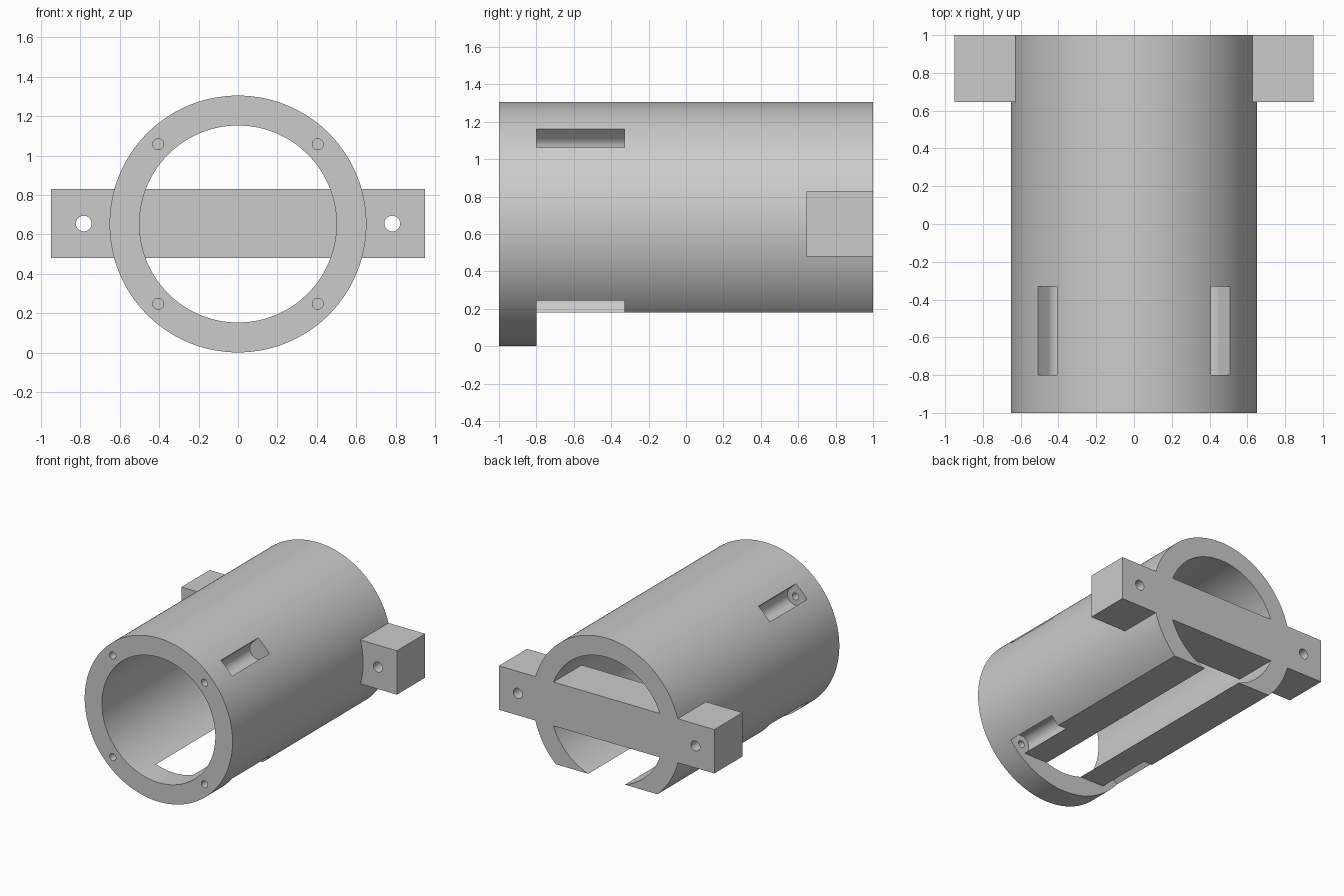
import bpy
from math import pi, cos, sin
from mathutils import Matrix

old = bpy.data.objects.get("Cube")
if old:
    bpy.data.objects.remove(old, do_unlink=True)

AXIS_Z = 0.653      # height of the tube axis
OUTER, INNER = 0.652, 0.5
LIP_BACK = -0.8     # rear of the full front ring
SLOT_BACK = -0.33
SCREW_R = 0.573     # radius of the screw circle

grey = bpy.data.materials.new("plain grey")
grey.use_nodes = True
colour = (0.6, 0.6, 0.6, 1)
grey.diffuse_color = colour
grey.node_tree.nodes["Principled BSDF"].inputs["Base Color"].default_value = colour


def rod(name, radius, y0, y1, x=0, z=AXIS_Z, sides=48):
    """Cylinder running along y."""
    bpy.ops.mesh.primitive_cylinder_add(vertices=sides, radius=radius, depth=y1 - y0)
    ob = bpy.context.object
    ob.name = name
    ob.data.transform(Matrix.Translation((x, (y0 + y1) / 2, z)) @ Matrix.Rotation(pi / 2, 4, 'X'))
    return ob


def box(name, size, matrix):
    bpy.ops.mesh.primitive_cube_add(size=1)
    ob = bpy.context.object
    ob.name = name
    ob.data.transform(matrix @ Matrix.Diagonal((*size, 1)))
    return ob


def combine(target, other, operation):
    """Apply a boolean and remove the helper."""
    mod = target.modifiers.new(operation.lower(), 'BOOLEAN')
    mod.operation = operation
    mod.solver = 'EXACT'
    mod.object = other
    bpy.context.view_layer.objects.active = target
    bpy.ops.object.modifier_apply(modifier=mod.name)
    bpy.data.objects.remove(other, do_unlink=True)


# Hollow tube
body = rod("tube_housing", OUTER, -1, 1, sides=160)
combine(body, rod("bore", INNER, -1.1, 1.1, sides=160), 'DIFFERENCE')

# Flat opening along the underside, behind the front ring
combine(body, box("underside_cutter", (2, 2, 0.4),
                  Matrix.Translation((0, LIP_BACK + 1, -0.02))), 'DIFFERENCE')

# Four screw holes with round-bottomed slots open to the outside
for k in range(4):
    a = pi / 4 + k * pi / 2
    x, z = SCREW_R * cos(a), AXIS_Z + SCREW_R * sin(a)
    slot = rod("slot_cutter", 0.07, LIP_BACK, SLOT_BACK, x, z)
    turn = Matrix.Translation((x, (LIP_BACK + SLOT_BACK) / 2, z)) @ Matrix.Rotation(-a, 4, 'Y')
    mouth = box("slot_mouth", (0.2, SLOT_BACK - LIP_BACK, 0.14),
                turn @ Matrix.Translation((0.1, 0, 0)))
    combine(slot, mouth, 'UNION')
    combine(body, slot, 'DIFFERENCE')
    combine(body, rod("screw_cutter", 0.028, -1.1, LIP_BACK + 0.1, x, z, 32), 'DIFFERENCE')

# Mounting bar across the back, with a bolt hole at each end
bar = box("mounting_bar", (1.9, 0.355, 0.35), Matrix.Translation((0, 0.8225, 0.655)))
combine(body, bar, 'UNION')
for side in (-1, 1):
    combine(body, rod("bolt_cutter", 0.04, 0.5, 1.1, side * 0.783, 0.655), 'DIFFERENCE')

# Finish
body.data.materials.clear()
body.data.materials.append(grey)
for p in body.data.polygons:
    p.material_index = 0
bpy.ops.object.select_all(action='DESELECT')
body.select_set(True)
bpy.context.view_layer.objects.active = body
bpy.ops.object.shade_smooth_by_angle(angle=pi / 6)
